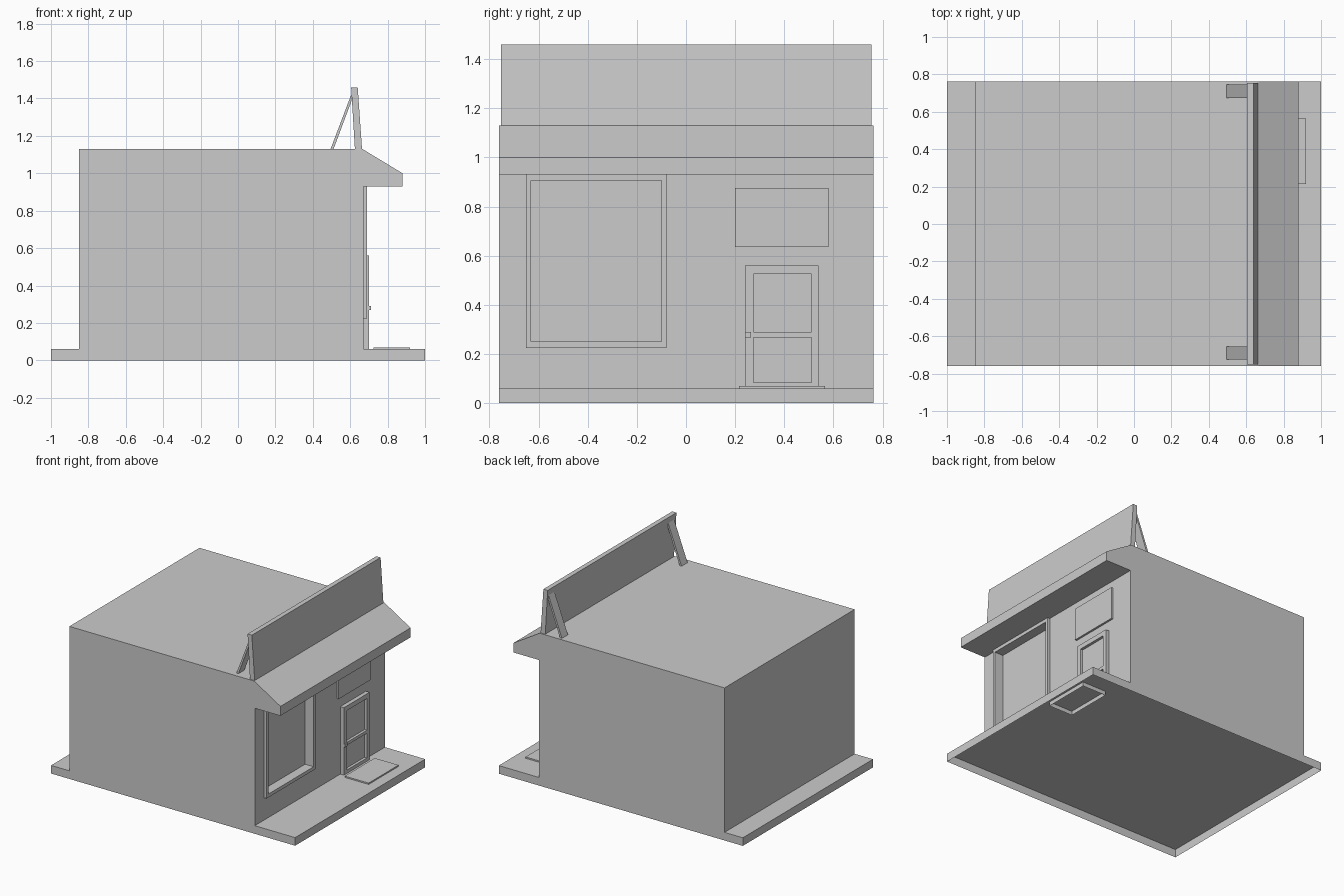
import bpy, bmesh

if "Cube" in bpy.data.objects:
    bpy.data.objects.remove(bpy.data.objects["Cube"])


def extrude(name, profile, y0, y1, open_bottom=False):
    """Extrude an (x, z) outline along y."""
    bm = bmesh.new()
    face = bm.faces.new([bm.verts.new((x, y0, z)) for x, z in profile])
    res = bmesh.ops.extrude_face_region(bm, geom=[face], use_keep_orig=True)
    verts = [v for v in res["geom"] if isinstance(v, bmesh.types.BMVert)]
    bmesh.ops.translate(bm, verts=verts, vec=(0, y1 - y0, 0))
    bmesh.ops.recalc_face_normals(bm, faces=bm.faces)
    if open_bottom:
        bm.normal_update()
        low = [f for f in bm.faces if f.normal.z < -0.9]
        bmesh.ops.delete(bm, geom=low, context='FACES_ONLY')
    mesh = bpy.data.meshes.new(name)
    bm.to_mesh(mesh)
    bm.free()
    obj = bpy.data.objects.new(name, mesh)
    bpy.context.collection.objects.link(obj)
    return obj


def box(name, x0, x1, y0, y1, z0, z1, open_bottom=False):
    outline = [(x0, z0), (x0, z1), (x1, z1), (x1, z0)]
    return extrude(name, outline, y0, y1, open_bottom)


def cut(obj, *bounds):
    """Cut a box-shaped opening and apply it."""
    cutter = box("cutter", *bounds)
    mod = obj.modifiers.new("opening", 'BOOLEAN')
    mod.operation = 'DIFFERENCE'
    mod.solver = 'EXACT'
    mod.object = cutter
    bpy.context.view_layer.objects.active = obj
    bpy.ops.object.modifier_apply(modifier=mod.name)
    bpy.data.objects.remove(cutter)


W0, W1 = -0.76, 0.763      # building width along y
WALL = 0.67                # shop front plane

# Ground slab, hollow from below
box("base_slab", -1, 1, W0, W1, 0, 0.06, open_bottom=True)

# Building body with sloped canopy
body = extrude("building", [(-0.85, 0.06), (-0.85, 1.13), (0.665, 1.13), (0.88, 1.0),
                            (0.88, 0.93), (WALL, 0.93), (WALL, 0.06)], W0, W1)

# Display window: frame and recessed pane
window = (-0.63, -0.10, 0.25, 0.905)
frame = box("window_frame", WALL, 0.69, -0.65, -0.08, 0.225, 0.93)
for part in (body, frame):
    cut(part, 0.62, 0.75, *window)

# Door with two recessed panels, and its handle
door = box("door", WALL, 0.70, 0.24, 0.54, 0.06, 0.56)
for z0, z1 in ((0.085, 0.268), (0.29, 0.525)):
    cut(door, 0.68, 0.75, 0.275, 0.51, z0, z1)
box("door_handle", 0.70, 0.71, 0.24, 0.265, 0.268, 0.29)

# Blank board above the door
box("door_board", WALL, 0.685, 0.20, 0.58, 0.635, 0.875)

# Door mat
box("door_mat", 0.725, 0.92, 0.215, 0.565, 0.03, 0.07, open_bottom=True)

# Leaning roof board and its two rear struts
extrude("roof_board", [(0.625, 1.13), (0.605, 1.46), (0.64, 1.46), (0.663, 1.13)],
        -0.752, 0.755)
for i, y in enumerate((-0.69, 0.71)):
    extrude(f"roof_strut_{i + 1}", [(0.495, 1.13), (0.605, 1.42), (0.608, 1.39), (0.511, 1.13)],
            y - 0.035, y + 0.035)
